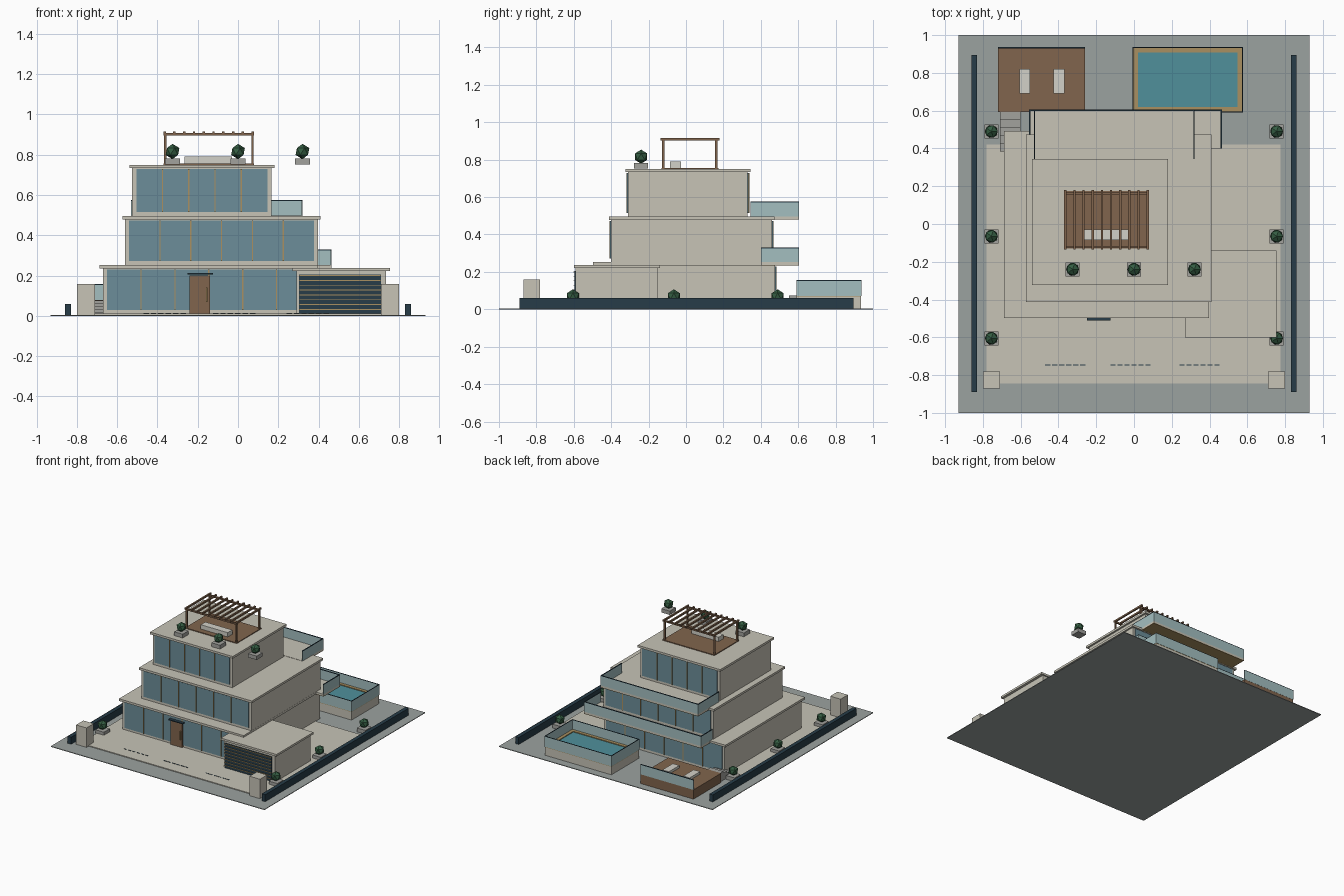
import bpy, bmesh

if "Cube" in bpy.data.objects:
    bpy.data.objects.remove(bpy.data.objects["Cube"])

def mat(name, r, g, b):
    m = bpy.data.materials.new(name)
    m.diffuse_color = (r, g, b, 1)
    m.use_nodes = True
    m.node_tree.nodes["Principled BSDF"].inputs["Base Color"].default_value = m.diffuse_color
    return m

STONE = mat("stone", .57, .55, .47)
PAVE = mat("paving", .33, .36, .35)
GLASS = mat("window_glass", .15, .27, .32)
RAIL = mat("rail_glass", .37, .52, .53)
WOOD = mat("wood", .22, .13, .075)
GOLD = mat("brass", .40, .28, .12)
DARK = mat("dark_metal", .02, .045, .065)
WATER = mat("water", .08, .28, .33)
LEAF = mat("leaf", .035, .11, .055)
POT = mat("pot", .36, .36, .34)
CUSHION = mat("cushion", .65, .64, .58)

def box(name, x0, x1, y0, y1, z0, z1, m):
    bm = bmesh.new()
    bmesh.ops.create_cube(bm, size=1)
    for v in bm.verts:
        v.co = (x0 if v.co.x < 0 else x1, y0 if v.co.y < 0 else y1, z0 if v.co.z < 0 else z1)
    me = bpy.data.meshes.new(name)
    bm.to_mesh(me)
    bm.free()
    me.materials.append(m)
    ob = bpy.data.objects.new(name, me)
    bpy.context.collection.objects.link(ob)
    return ob

def planter(x, y, z):
    box("planter_pot", x - .037, x + .037, y - .037, y + .037, z, z + .03, POT)
    bpy.ops.mesh.primitive_ico_sphere_add(subdivisions=1, radius=.038, location=(x, y, z + .064))
    ob = bpy.context.object
    ob.name = "planter_shrub"
    ob.data.materials.append(LEAF)

def storey(name, x0, x1, y0, y1, z0, z1, over, panels):
    # solid walls, roof slab, glazing and mullions on front and back
    box(name + "_walls", x0, x1, y0, y1, z0, z1 - .017, STONE)
    box(name + "_roof_slab", x0 - over, x1 + over, y0 - over, y1 + over, z1 - .017, z1, STONE)
    gx0, gx1 = x0 + .02, x1 - .02
    for side, y, s in (("front", y0, -1), ("back", y1, 1)):
        ya, yb = sorted((y, y + s * .005))
        box(f"{name}_{side}_glass", gx0, gx1, ya, yb, z0 + .02, z1 - .022, GLASS)
        ya, yb = sorted((y, y + s * .009))
        for i in range(1, panels):
            x = gx0 + (gx1 - gx0) * i / panels
            box(f"{name}_{side}_mullion", x - .003, x + .003, ya, yb, z0 + .02, z1 - .022, GOLD)

def balcony(name, x0, x1, y0, y1, z, top):
    # floor slab, brass soffit and three glass rails
    box(name + "_floor", x0, x1, y0, y1, z - .014, z, STONE)
    box(name + "_soffit", x0, x1, y0, y1, z - .018, z - .014, GOLD)
    t = .006
    for n, a in (("back", (x0, x1, y1 - t, y1)), ("left", (x0, x0 + t, y0, y1 - t)), ("right", (x1 - t, x1, y0, y1 - t))):
        box(f"{name}_{n}_rail", *a, z, top - .005, RAIL)
        box(f"{name}_{n}_handrail", *a, top - .005, top, DARK)

# site
box("ground", -.93, .93, -1, 1, 0, .005, PAVE)
box("driveway", -.78, .775, -.845, .42, .005, .011, STONE)
for x in (-.36, -.015, .35):
    for i in range(6):
        a = x - .11 + i * .037
        box("driveway_joint", a, a + .027, -.748, -.743, .011, .013, DARK)
for s in (-1, 1):
    box("boundary_wall", s * .845 - .015, s * .845 + .015, -.89, .895, .005, .06, DARK)
    box("gate_post", s * .755 - .045, s * .755 + .045, -.87, -.78, .005, .158, STONE)
    for y in (.49, -.065, -.605):
        planter(s * .755, y, .005)

# three stepped storeys
storey("ground_floor", -.67, .38, -.48, .475, .008, .252, .018, 6)
storey("first_floor", -.56, .397, -.40, .46, .252, .495, .013, 6)
storey("second_floor", -.525, .167, -.31, .33, .495, .75, .014, 5)
balcony("lower_balcony", -.555, .465, .40, .605, .252, .33)
balcony("upper_balcony", -.53, .32, .345, .605, .497, .575)

# entrance door
box("front_door", -.24, -.14, -.494, -.48, .011, .20, WOOD)
box("door_handle", -.158, -.152, -.502, -.494, .07, .14, GOLD)
box("door_canopy", -.25, -.125, -.51, -.48, .205, .212, DARK)

# garage with slatted door
box("garage_walls", .29, .735, -.59, -.15, .008, .222, STONE)
box("garage_roof", .27, .755, -.60, -.14, .222, .238, STONE)
box("garage_door", .303, .71, -.597, -.59, .012, .205, DARK)
for i in range(8):
    z = .03 + i * .024
    box("garage_slat", .303, .71, -.602, -.597, z, z + .004, GOLD)

# roof terrace: deck, pergola, bench, planters
box("roof_deck", -.37, .08, -.13, .175, .75, .756, WOOD)
for x in (-.362, .072):
    for y in (-.122, .162):
        box("pergola_post", x - .006, x + .006, y - .006, y + .006, .756, .90, WOOD)
for y in (-.122, .162):
    box("pergola_beam", -.37, .08, y - .006, y + .006, .895, .907, WOOD)
for i in range(10):
    x = -.364 + i * .0485
    box("pergola_slat", x - .006, x + .006, -.135, .18, .902, .915, WOOD)
box("terrace_bench", -.265, -.03, -.085, -.028, .756, .79, CUSHION)
for x in (-.325, 0, .32):
    planter(x, -.24, .752)

# pool: basin, coping, water, glass fence
box("pool_basin", -.005, .575, .592, .935, .005, .068, STONE)
box("pool_water", .02, .547, .62, .908, .068, .074, WATER)
for a in ((-.005, .575, .592, .62), (-.005, .575, .908, .935), (-.005, .02, .62, .908), (.547, .575, .62, .908)):
    box("pool_coping", *a, .068, .08, GOLD)
for a in ((-.007, .577, .59, .595), (-.007, .577, .932, .937), (-.007, -.002, .595, .932), (.572, .577, .595, .932)):
    box("pool_fence", *a, .072, .152, RAIL)
    box("pool_fence_cap", *a, .152, .156, DARK)

# sun deck with loungers, rail and steps
box("sun_deck", -.72, -.26, .592, .935, .005, .078, WOOD)
box("deck_rail", -.72, -.26, .93, .936, .078, .152, RAIL)
box("deck_handrail", -.72, -.26, .93, .936, .152, .157, DARK)
for x in (-.578, -.397):
    box("lounger", x - .028, x + .028, .69, .82, .078, .098, CUSHION)
for i in range(5):
    box("deck_step", -.71, -.60, .385 + i * .0414, .592, .005 + i * .014, .019 + i * .014, POT)
